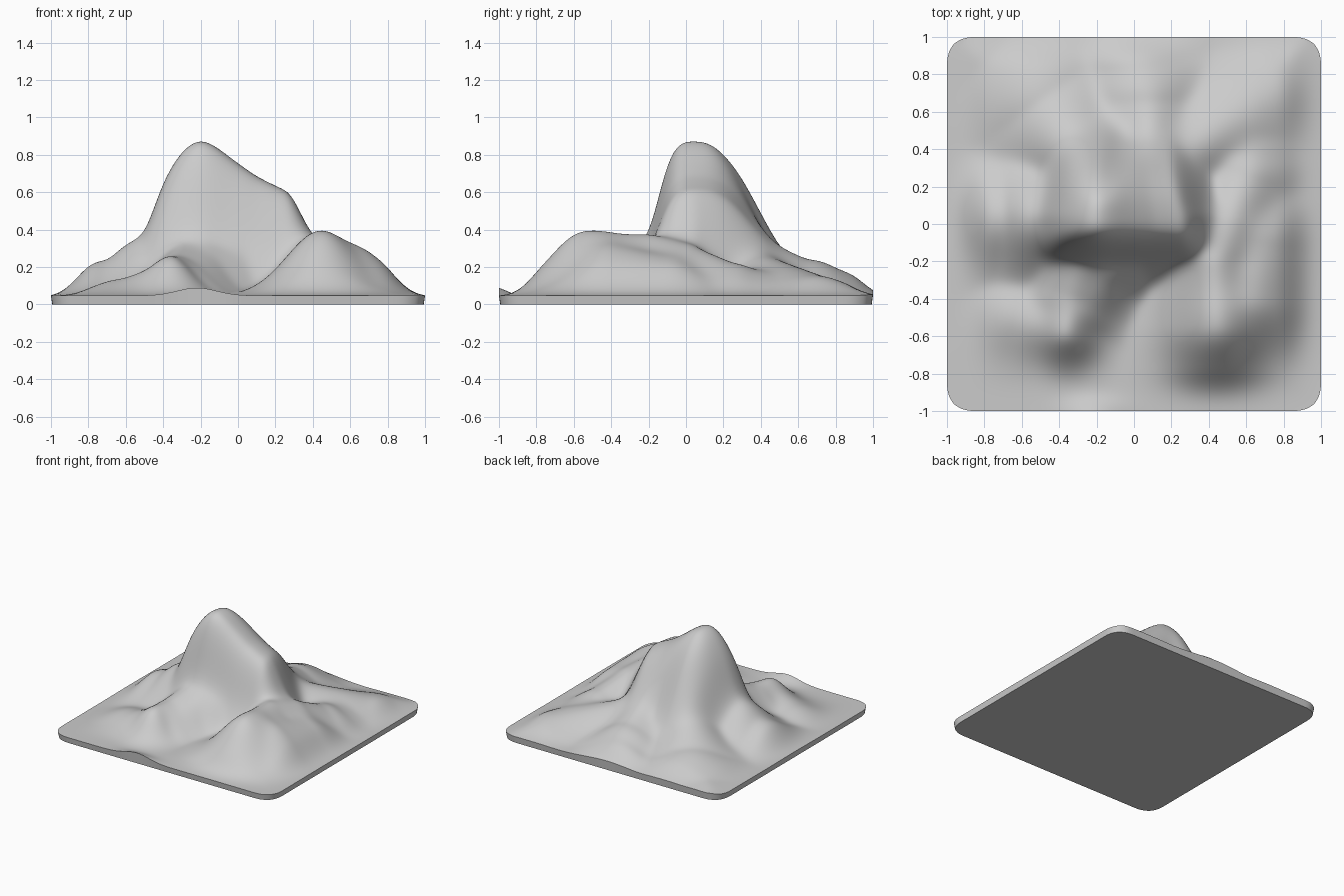
import bpy, bmesh, math

if "Cube" in bpy.data.objects:
    bpy.data.objects.remove(bpy.data.objects["Cube"])

N = 120          # grid cells per side
BASE = 0.047     # slab thickness at the rim
CORNER = 0.17    # plan corner zone

# Skyline of the main massif, seen from the front: x, height
SKYLINE = [(-.62, 0), (-.5, .33), (-.45, .5), (-.4, .645), (-.35, .74), (-.3, .81), (-.25, .855),
           (-.2, .875), (-.15, .86), (-.1, .83), (0, .755), (.1, .685), (.2, .635), (.28, .6),
           (.33, .5), (.39, .37), (.5, .17), (.62, 0)]

# Ridges: paths of x, y, height above slab, half width
RIDGES = [
    # left ridge
    [(-.3, .05, .41, .3), (-.5, .03, .31, .28), (-.7, .03, .19, .26), (-.9, .02, .05, .25),
     (-1, 0, .01, .25)],
    # back spur
    [(.05, .4, .32, .28), (.05, .65, .2, .28), (.02, .85, .13, .27), (0, 1, .07, .25)],
    # back right spur
    [(.3, .4, .22, .25), (.72, .68, .11, .25), (.95, .95, .02, .2)],
    # back left spur
    [(-.3, .38, .32, .26), (-.5, .65, .14, .32), (-.75, .88, .04, .3)],
    # right ridge
    [(.44, -.55, .325, .26), (.43, -.2, .33, .23), (.5, 0, .28, .23),
     (.6, .25, .175, .23), (.63, .48, .1, .22)],
    # outer shoulder of the right ridge
    [(.46, -.5, .28, .26), (.6, -.42, .27, .27), (.65, -.1, .21, .26)],
    # front left hill, climbing back to the cliff
    [(-.36, -.58, .2, .16), (-.34, -.4, .215, .2), (-.28, -.22, .28, .22), (-.2, -.1, .4, .2)],
    [(-.38, -.56, .17, .16), (-.62, -.5, .09, .2)],
    # apron below the front cliff
    [(-.25, -.45, .16, .16), (-.15, -.25, .24, .17), (.02, -.14, .28, .16), (.28, -.1, .3, .17)],
]


def profile(points, x):
    if x <= points[0][0] or x >= points[-1][0]:
        return 0.0
    for (a, za), (b, zb) in zip(points, points[1:]):
        if x <= b:
            return za + (zb - za) * (x - a) / (b - a)


def ridge(path, x, y):
    best = 0.0
    for (ax, ay, az, aw), (bx, by, bz, bw) in zip(path, path[1:]):
        dx, dy = bx - ax, by - ay
        t = ((x - ax) * dx + (y - ay) * dy) / (dx * dx + dy * dy)
        t = min(1, max(0, t))
        d = math.hypot(x - ax - t * dx, y - ay - t * dy)
        best = max(best, (az + (bz - az) * t) * math.exp(-(d / (aw + (bw - aw) * t)) ** 2))
    return best


def massif(x, y):
    # the skyline narrows towards the back
    dy = y - .045
    top = max(0, profile(SKYLINE, -.1 + (x + .1) * (1 + .8 * max(0, dy))) - BASE)
    fall = (-dy / .235) ** 3.6 if dy < 0 else (dy / .425) ** 2.7
    return top * math.exp(-fall)


def height(x, y):
    parts = [ridge(r, x, y) for r in RIDGES] + [massif(x, y)]
    h = sum(p ** 5 for p in parts) ** .2
    # gully behind the summit
    h -= ridge([(-.17, .22, .02, .07), (-.04, .46, .05, .09), (0, .65, .01, .08)], x, y)
    # fade to the slab at the rim, with a small lip in front
    t = min(1, (min(1 - abs(x), 1 + y, 1.06 - y) + .035) / .26)
    h *= t * t * (3 - 2 * t)
    h += .042 * math.exp(-((x + .22) / .15) ** 2 - ((y + 1) / .06) ** 2)
    return BASE + max(0, h)


def rounded(x, y):
    # squeeze each square corner towards a quarter disc
    c = 1 - CORNER
    u, v = (abs(x) - c) / CORNER, (abs(y) - c) / CORNER
    if u > 0 and v > 0:
        x = math.copysign(c + CORNER * u * (1 - .22 * v ** 3), x)
        y = math.copysign(c + CORNER * v * (1 - .22 * u ** 3), y)
    return x, y


# Sample the height field and soften its creases
coords = [[rounded(2 * i / N - 1, 2 * j / N - 1) for i in range(N + 1)] for j in range(N + 1)]
field = [[height(*p) for p in row] for row in coords]
for _ in range(9):
    new = [row[:] for row in field]
    for j in range(1, N):
        for i in range(1, N):
            new[j][i] = field[j][i] * .5 + .125 * (field[j][i - 1] + field[j][i + 1]
                                                   + field[j - 1][i] + field[j + 1][i])
    field = new

# Terrain surface
bm = bmesh.new()
verts = [[bm.verts.new((*coords[j][i], field[j][i])) for i in range(N + 1)] for j in range(N + 1)]
for j in range(N):
    for i in range(N):
        bm.faces.new((verts[j][i], verts[j][i + 1], verts[j + 1][i + 1], verts[j + 1][i]))

# Slab sides and flat underside
rim = ([verts[0][i] for i in range(N)] + [verts[j][N] for j in range(N)]
       + [verts[N][i] for i in range(N, 0, -1)] + [verts[j][0] for j in range(N, 0, -1)])
foot = [bm.verts.new((v.co.x * .993, v.co.y * .993, 0)) for v in rim]
for k in range(len(rim)):
    n = (k + 1) % len(rim)
    bm.faces.new((rim[k], foot[k], foot[n], rim[n]))
bm.faces.new(foot[::-1])
bmesh.ops.recalc_face_normals(bm, faces=bm.faces)

mesh = bpy.data.meshes.new("mountain_terrain")
bm.to_mesh(mesh)
bm.free()
terrain = bpy.data.objects.new("mountain_terrain", mesh)
bpy.context.collection.objects.link(terrain)
bpy.context.view_layer.objects.active = terrain
terrain.select_set(True)
bpy.ops.object.shade_smooth_by_angle(angle=math.radians(40))
